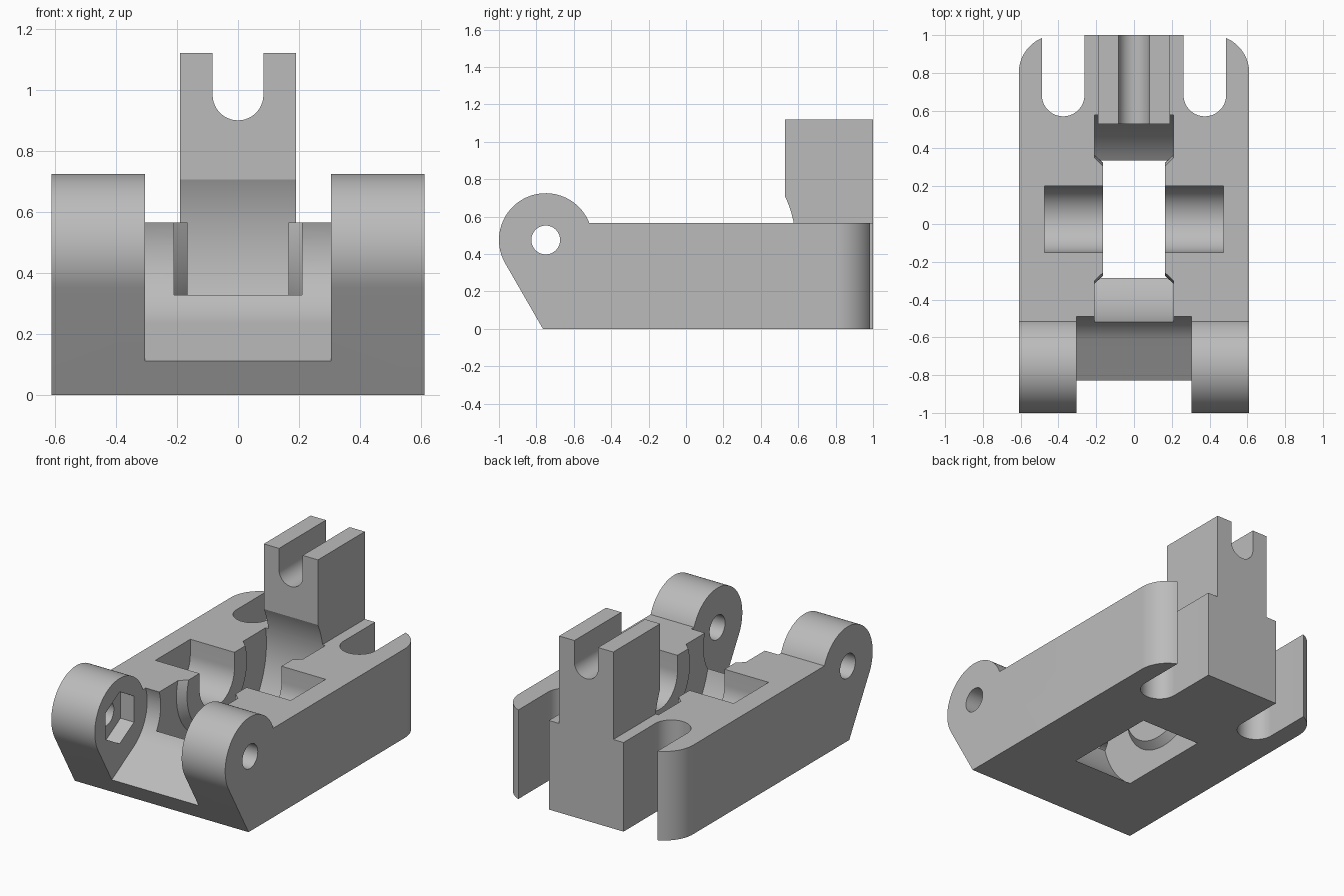
import bpy, bmesh, math

if "Cube" in bpy.data.objects:
    bpy.data.objects.remove(bpy.data.objects["Cube"])

grey = bpy.data.materials.new("plain_grey")
grey.diffuse_color = (0.5, 0.5, 0.5, 1)
grey.use_nodes = True
grey.node_tree.nodes["Principled BSDF"].inputs["Base Color"].default_value = grey.diffuse_color


def finish(name, bm):
    bmesh.ops.recalc_face_normals(bm, faces=bm.faces[:])
    me = bpy.data.meshes.new(name)
    bm.to_mesh(me)
    bm.free()
    me.materials.append(grey)
    ob = bpy.data.objects.new(name, me)
    bpy.context.collection.objects.link(ob)
    return ob


def prism(name, pts, lo, hi, axis):
    """Extrude a 2D outline along x (pts y,z), y (pts x,z) or z (pts x,y)."""
    place = {"x": lambda p, t: (t, p[0], p[1]),
             "y": lambda p, t: (p[0], t, p[1]),
             "z": lambda p, t: (p[0], p[1], t)}[axis]
    bm = bmesh.new()
    a, b = ([bm.verts.new(place(p, t)) for p in pts] for t in (lo, hi))
    bm.faces.new(a)
    bm.faces.new(b)
    for i in range(len(pts)):
        j = (i + 1) % len(pts)
        bm.faces.new((a[i], a[j], b[j], b[i]))
    return finish(name, bm)


def arc(cx, cy, r, start, end, n=32):
    angles = [math.radians(start + (end - start) * i / n) for i in range(n + 1)]
    return [(cx + r * math.cos(t), cy + r * math.sin(t)) for t in angles]


def slot(cx, cy, r, top):
    """U shape, round at the bottom and straight up to top."""
    return [(cx - r, top)] + arc(cx, cy, r, 180, 360) + [(cx + r, top)]


def lathe_x(name, profile, y, z, n=96):
    """Solid turned about an x-parallel axis from (x, radius) pairs."""
    bm = bmesh.new()
    rings = [[bm.verts.new((x, y + r * math.cos(2 * math.pi * i / n),
                            z + r * math.sin(2 * math.pi * i / n)))
              for i in range(n)] for x, r in profile]
    bm.faces.new(rings[0])
    bm.faces.new(rings[-1])
    for a, b in zip(rings, rings[1:]):
        for i in range(n):
            j = (i + 1) % n
            bm.faces.new((a[i], a[j], b[j], b[i]))
    return finish(name, bm)


def combine(target, tool, operation):
    mod = target.modifiers.new(operation.lower(), "BOOLEAN")
    mod.operation = operation
    mod.solver = "EXACT"
    mod.object = tool
    bpy.context.view_layer.objects.active = target
    bpy.ops.object.modifier_apply(modifier=mod.name)
    bpy.data.objects.remove(tool)


HY, HZ = -0.75, 0.475      # hinge pin axis
WY, WZ = 0.025, 0.465      # wheel axle axis
TOP = 0.565

# Body: side outline with the round hinge end, rounded rear corners
t0 = math.degrees(math.asin((TOP - HZ) / 0.25))
outline = [(-0.765, 0), (1, 0), (1, TOP)] + arc(HY, HZ, 0.25, t0, 210, 56)
body = prism("bracket_body", outline, -0.61, 0.61, "x")
bm = bmesh.new()
bm.from_mesh(body.data)
corners = [e for e in bm.edges if all(v.co.y > 0.99 for v in e.verts)
           and abs(e.verts[0].co.z - e.verts[1].co.z) > 0.1]
bmesh.ops.bevel(bm, geom=corners, offset=0.2, segments=20, profile=0.5,
                affect="EDGES")
bm.to_mesh(body.data)
bm.free()

# Rear post
post = prism("post", [(0.53, 0.3), (1, 0.3), (1, 1.12), (0.53, 1.12)],
             -0.19, 0.19, "x")
combine(body, post, "UNION")

# Gap between the hinge lugs: round back running into a sloping floor
gap = arc(HY, HZ, 0.275, -60, 60) + [(HY, 1), (-1.3, 1), (-1.3, -0.16)]
cutters = [prism("lug_gap", gap, -0.305, 0.305, "x")]

# Wheel well, narrowing to a cone-edged boss on each side
half = [(0.21, 0.56), (0.21, 0.342), (0.165, 0.3)]
well = [(-x, r) for x, r in reversed(half)] + half
cutters.append(lathe_x("wheel_well", well, WY, WZ, 128))

# Axle trough, open at the top
cutters.append(prism("axle_trough", slot(WY, WZ, 0.175, 0.8), -0.475, 0.475, "x"))

# Hinge pin holes and the hexagonal nut pocket in the left lug
cutters.append(lathe_x("pin_hole", [(-0.8, 0.077), (0.8, 0.077)], HY, HZ, 48))
cutters.append(prism("nut_pocket", arc(HY, HZ, 0.165, 30, 330, 5), -0.4, -0.25, "x"))

# Slot in the post and the two rear slots
cutters.append(prism("post_slot", slot(0, 0.983, 0.083, 1.3), 0.4, 1.2, "y"))
for s in (-1, 1):
    cutters.append(prism("rear_slot", slot(s * 0.375, 0.683, 0.113, 1.2),
                         -0.2, 0.8, "z"))

for c in cutters:
    combine(body, c, "DIFFERENCE")

bpy.ops.object.select_all(action="DESELECT")
body.select_set(True)
bpy.context.view_layer.objects.active = body
bpy.ops.object.shade_smooth_by_angle(angle=math.radians(25))
